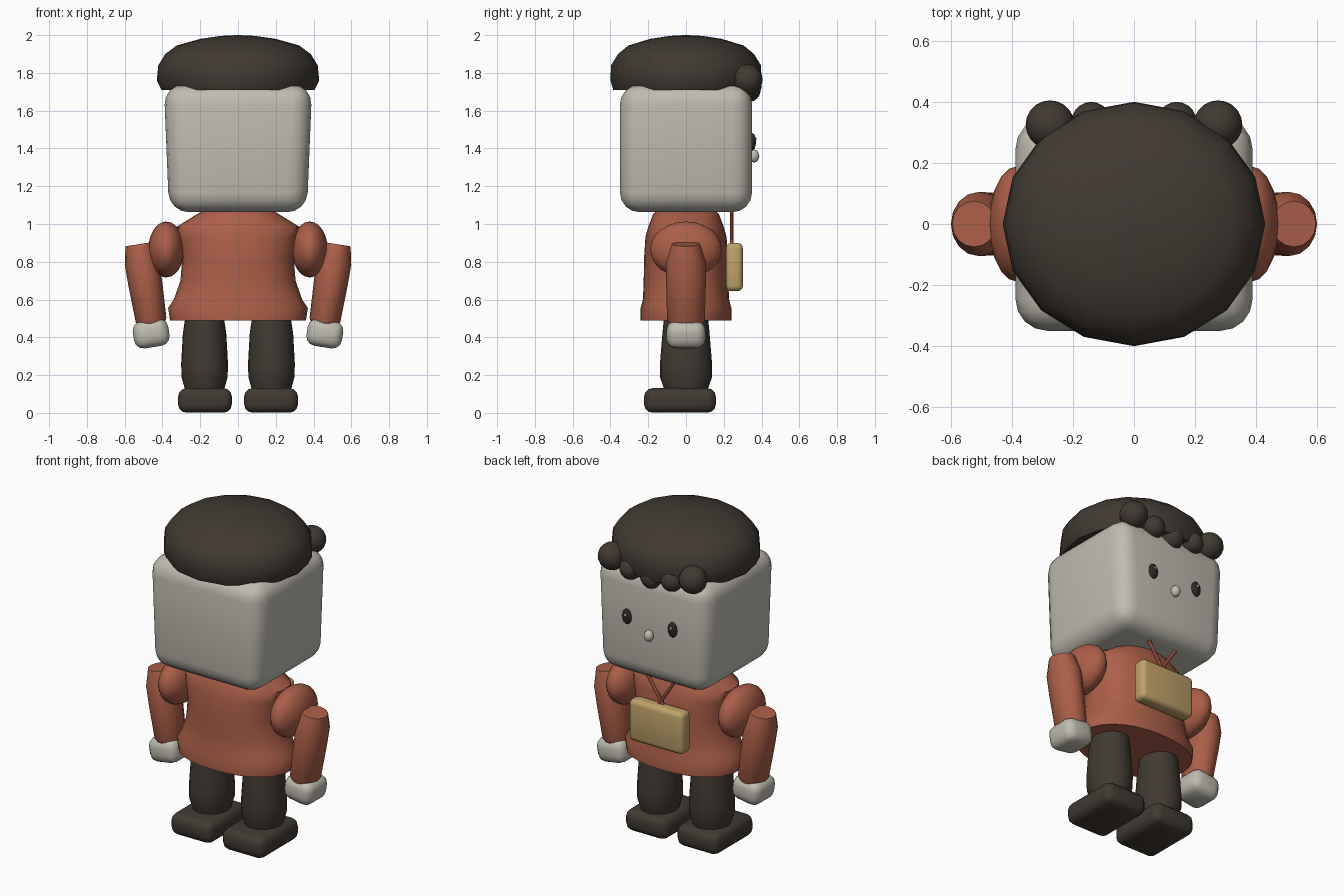
import bpy, bmesh, math
from mathutils import Vector, Matrix

if "Cube" in bpy.data.objects:
    bpy.data.objects.remove(bpy.data.objects["Cube"])


def material(name, color):
    m = bpy.data.materials.new(name)
    m.diffuse_color = (*color, 1)
    m.use_nodes = True
    m.node_tree.nodes["Principled BSDF"].inputs["Base Color"].default_value = m.diffuse_color
    return m


GREY = material("pale grey skin", (0.52, 0.50, 0.43))
DARK = material("dark brown", (0.053, 0.042, 0.032))
RED = material("brick red cloth", (0.41, 0.115, 0.065))
TAN = material("tan leather", (0.52, 0.36, 0.145))
STRAP = material("red brown strap", (0.28, 0.075, 0.045))
BLACK = material("eye black", (0.025, 0.022, 0.019))


def finish(name, bm, mat, angle=50):
    bmesh.ops.recalc_face_normals(bm, faces=bm.faces)
    me = bpy.data.meshes.new(name)
    bm.to_mesh(me)
    bm.free()
    me.materials.append(mat)
    ob = bpy.data.objects.new(name, me)
    bpy.context.collection.objects.link(ob)
    bpy.ops.object.select_all(action='DESELECT')
    ob.select_set(True)
    bpy.context.view_layer.objects.active = ob
    bpy.ops.object.shade_smooth_by_angle(angle=math.radians(angle))
    return ob


def stack(name, rings, mat, sides=16, place=Matrix(), power=2.0, angle=50):
    """Closed stack of (half width, half depth, height) rings."""
    bm = bmesh.new()
    loops = []
    for rx, ry, z in rings:
        loop = []
        for i in range(sides):
            a = 2 * math.pi * i / sides
            c, s = math.cos(a), math.sin(a)
            x = math.copysign(abs(c) ** (2 / power), c) * rx
            y = math.copysign(abs(s) ** (2 / power), s) * ry
            loop.append(bm.verts.new(place @ Vector((x, y, z))))
        loops.append(loop)
    for lo, hi in zip(loops, loops[1:]):
        for i in range(sides):
            j = (i + 1) % sides
            bm.faces.new((lo[i], lo[j], hi[j], hi[i]))
    bm.faces.new(loops[0][::-1])
    bm.faces.new(loops[-1])
    return finish(name, bm, mat, angle)


def ball(name, center, radii, mat, segs=20, rings=12):
    bm = bmesh.new()
    bmesh.ops.create_uvsphere(
        bm, u_segments=segs, v_segments=rings, radius=1,
        matrix=Matrix.Translation(center) @ Matrix.Diagonal((*radii, 1)))
    return finish(name, bm, mat)


def rounded_box(name, center, size, bevel, mat, taper=1.0, tilt=0.0, segs=4):
    bm = bmesh.new()
    bmesh.ops.create_cube(bm, size=1, matrix=Matrix.Diagonal((*size, 1)))
    for v in bm.verts:
        if v.co.z < 0:
            v.co.x *= taper
    bmesh.ops.bevel(bm, geom=bm.edges[:], offset=bevel, segments=segs,
                    profile=0.5, affect='EDGES', clamp_overlap=True)
    bm.transform(Matrix.Translation(center) @ Matrix.Rotation(tilt, 4, 'Y'))
    return finish(name, bm, mat)


# Head
rounded_box("head", (0, 0, 1.40), (0.785, 0.70, 0.675), 0.105, GREY, taper=0.93)

# Hair cap with a flat underside
stack("hair_cap", [(0.405, 0.385, 1.71), (0.43, 0.40, 1.76), (0.422, 0.397, 1.84),
                   (0.385, 0.36, 1.90), (0.325, 0.305, 1.945), (0.20, 0.19, 1.98),
                   (0.09, 0.085, 1.996), (0.01, 0.01, 2.0)], DARK,
      place=Matrix.Identity(4), angle=60)

# Row of curls across the forehead
ball("curl_middle", (0, 0.33, 1.71), (0.065,) * 3, DARK)

# Torso
stack("torso", [(0.36, 0.24, 0.49), (0.37, 0.24, 0.555), (0.34, 0.228, 0.60),
                (0.305, 0.224, 0.70), (0.295, 0.222, 0.82), (0.32, 0.215, 0.93),
                (0.325, 0.20, 0.985), (0.22, 0.175, 1.05), (0.17, 0.15, 1.08)],
      RED, sides=28, power=2.2)

# Nose
ball("nose", (0, 0.36, 1.36), (0.028, 0.028, 0.034), GREY)

for side, s in (("left", -1), ("right", 1)):
    # Curls
    ball(f"curl_outer_{side}", (s * 0.275, 0.325, 1.765), (0.08,) * 3, DARK)
    ball(f"curl_inner_{side}", (s * 0.14, 0.335, 1.73), (0.065,) * 3, DARK)

    # Eyes with a small glint
    ball(f"eye_{side}", (s * 0.155, 0.35, 1.435), (0.031, 0.02, 0.046), BLACK)
    ball(f"eye_glint_{side}", (s * 0.155, 0.368, 1.449), (0.008, 0.005, 0.009), GREY, 10, 6)

    # Shoulder
    ball(f"shoulder_{side}", (s * 0.38, 0, 0.865), (0.095, 0.19, 0.148), RED)

    # Sleeve, leaning outward toward the top
    lean = s * math.radians(9)
    place = Matrix.Translation((s * 0.49, 0, 0.68)) @ Matrix.Rotation(lean, 4, 'Y')
    stack(f"sleeve_{side}", [(0.07, 0.085, -0.22), (0.082, 0.10, -0.19),
                             (0.09, 0.105, 0.0), (0.092, 0.105, 0.12),
                             (0.073, 0.075, 0.216)], RED, place=place)

    # Hand
    rounded_box(f"hand_{side}", (s * 0.46, 0, 0.42), (0.19, 0.205, 0.145), 0.05,
                GREY, tilt=lean, segs=3)

    # Leg
    stack(f"leg_{side}", [(0.10, 0.11, 0.11), (0.122, 0.138, 0.19),
                          (0.124, 0.138, 0.26), (0.115, 0.125, 0.42),
                          (0.10, 0.115, 0.52)], DARK, sides=20,
          place=Matrix.Translation((s * 0.177, 0, 0)))

    # Shoe
    rounded_box(f"shoe_{side}", (s * 0.175, -0.032, 0.066), (0.285, 0.38, 0.13),
                0.045, DARK, segs=3)

    # Bag strap
    low, high = Vector((-s * 0.02, 0.242, 0.885)), Vector((s * 0.095, 0.242, 1.06))
    d = high - low
    rod = Matrix.Translation(low) @ d.to_track_quat('Z', 'Y').to_matrix().to_4x4()
    stack(f"bag_strap_{side}", [(0.01, 0.01, 0), (0.01, 0.01, d.length)], STRAP,
          sides=8, place=rod)

# Chest bag
rounded_box("chest_bag", (0, 0.256, 0.772), (0.37, 0.09, 0.255), 0.028, TAN, segs=3)
